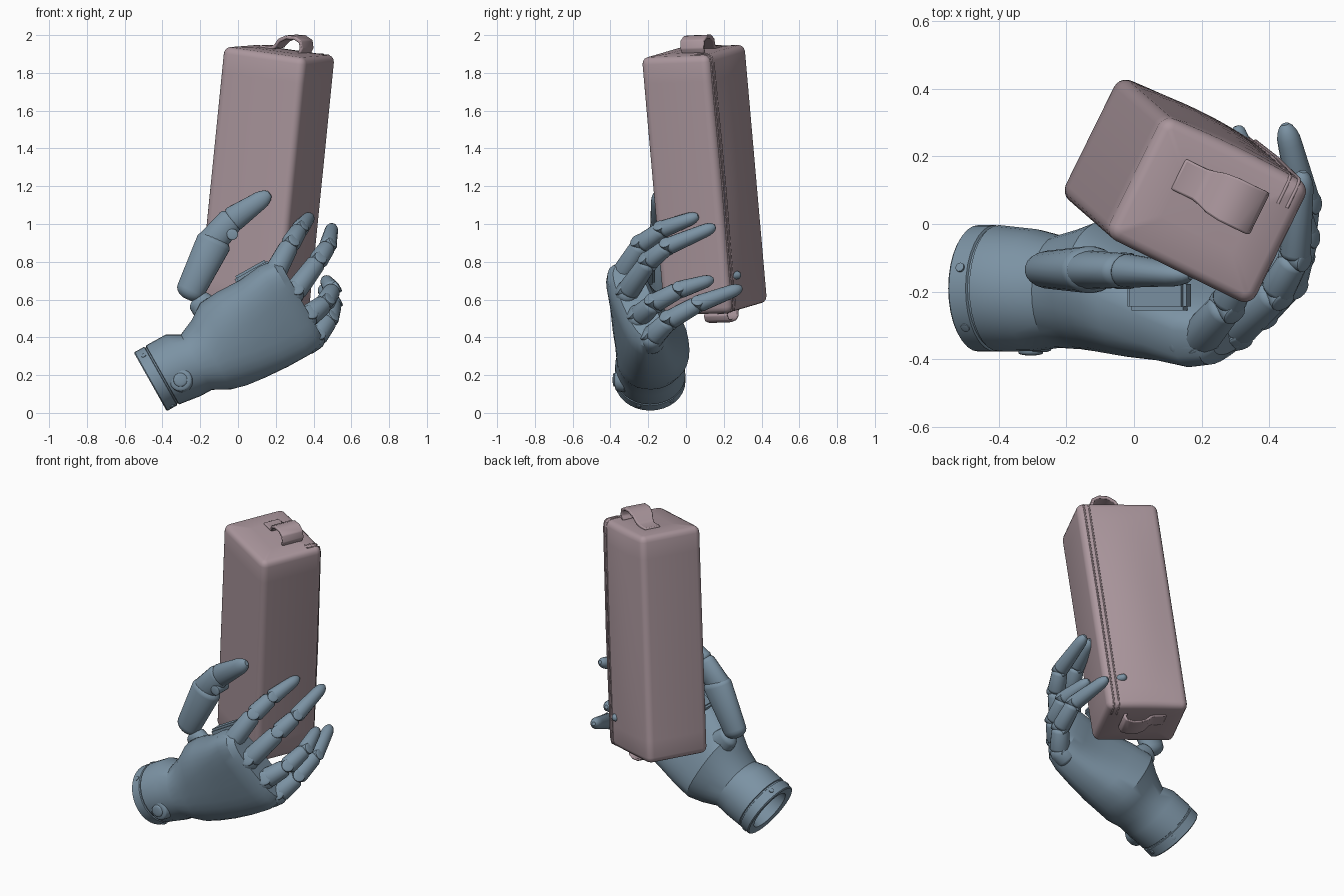
import bpy, bmesh, math
from mathutils import Vector as V, Matrix

if "Cube" in bpy.data.objects:
    bpy.data.objects.remove(bpy.data.objects["Cube"])


def material(name, rgb):
    m = bpy.data.materials.new(name)
    m.diffuse_color = (*rgb, 1)
    m.use_nodes = True
    m.node_tree.nodes["Principled BSDF"].inputs["Base Color"].default_value = m.diffuse_color
    return m


PINK = material("dusty_pink", (0.41, 0.31, 0.34))
BLUE = material("steel_blue", (0.20, 0.29, 0.37))


def finish(bm, name, mat, angle=35):
    bmesh.ops.recalc_face_normals(bm, faces=bm.faces)
    me = bpy.data.meshes.new(name)
    bm.to_mesh(me)
    bm.free()
    ob = bpy.data.objects.new(name, me)
    bpy.context.collection.objects.link(ob)
    me.materials.append(mat)
    bpy.ops.object.select_all(action='DESELECT')
    bpy.context.view_layer.objects.active = ob
    ob.select_set(True)
    bpy.ops.object.shade_smooth_by_angle(angle=math.radians(angle))
    return ob


def loft(bm, rings):
    rows = [[bm.verts.new(p) for p in r] for r in rings]
    n = len(rows[0])
    for a, b in zip(rows, rows[1:]):
        for i in range(n):
            j = (i + 1) % n
            bm.faces.new((a[i], a[j], b[j], b[i]))
    bm.faces.new(rows[0][::-1])
    bm.faces.new(rows[-1])


def capsule(bm, p, q, r0, r1, tip0=0.5, tip1=0.5, n=16):
    """Tapered round segment from p to q; tips give how domed the ends are."""
    p, q = V(p), V(q)
    d = (q - p).normalized()
    L = (q - p).length
    a = d.orthogonal().normalized()
    b = d.cross(a)
    turns = [k / 5 * math.pi / 2 for k in range(1, 6)]
    prof = [(r0 * tip0 * (0.5 - math.cos(t)), r0 * math.sin(t)) for t in turns]
    prof += [(L + r1 * tip1 * (math.cos(t) - 0.5), r1 * math.sin(t)) for t in turns[::-1]]
    loft(bm, [[p + d * h + (a * math.cos(2 * math.pi * i / n) + b * math.sin(2 * math.pi * i / n)) * r
               for i in range(n)] for h, r in prof])


# --- Tall pouch: leaning rounded box in its own u, v, axis frame ---
TOP, BOT = V((0.22, 0.038, 1.915)), V((0.083, 0.158, 0.55))
AX = (TOP - BOT).normalized()
U = V((0.9, -0.44, -0.09))
U = (U - AX * U.dot(AX)).normalized()
W = AX.cross(U)
LEN = (TOP - BOT).length
HU, HV, RC = 0.243, 0.2, 0.04


def box_pt(u, v, h):
    return BOT + U * u + W * v + AX * h


def box_ring(h, inset):
    pts = []
    r = max(RC - inset, 0.012)
    wu, wv = HU - inset - r, HV - inset - r
    for su, sv, a0 in ((1, 1, 0), (-1, 1, 90), (-1, -1, 180), (1, -1, 270)):
        for k in range(6):
            a = math.radians(a0 + 18 * k)
            pts.append((su * wu + r * math.cos(a), sv * wv + r * math.sin(a)))
        # extra points along the back face so that it can bulge
        if su > 0 and sv > 0:
            bulge = 0.022 * math.sin(math.pi * min(max(h / LEN, 0), 1)) ** 0.5
            for k in range(1, 8):
                pts.append((wu - wu * k / 4, HV - inset + bulge * math.sin(math.pi * k / 8)))
    return [box_pt(u, v, h) for u, v in pts]


bm = bmesh.new()
ends = [(-0.006, 0.12), (0, 0.03), (0.006, 0.015), (0.018, 0.005), (0.035, 0)]
secs = ends + [(LEN * k / 10, 0) for k in range(1, 10)] + [(LEN - h, i) for h, i in ends[::-1]]
loft(bm, [box_ring(h, i) for h, i in secs])
finish(bm, "pouch_body", PINK, 50)


# Zip piping that runs down the back face and just over both ends
def piping(name, u):
    cu = bpy.data.curves.new(name, 'CURVE')
    cu.dimensions = '3D'
    cu.bevel_depth = 0.005
    cu.bevel_resolution = 2
    path = [(HV - .09, LEN + .001), (HV - .03, LEN - .002), (HV - .006, LEN - .014), (HV + .001, LEN - .05),
            (HV + .006, LEN * .5), (HV + .001, .05), (HV - .006, .014), (HV - .03, .002), (HV - .09, -.001)]
    sp = cu.splines.new('POLY')
    sp.points.add(len(path) - 1)
    for s, (v, h) in zip(sp.points, path):
        s.co = (*box_pt(u, v, h), 1)
    cu.materials.append(PINK)
    bpy.context.collection.objects.link(bpy.data.objects.new(name, cu))


piping("zip_piping_outer", 0.205)
piping("zip_piping_inner", 0.175)


# Fabric pull loops at both ends: flat tab that turns into a raised loop
def pull_loop(name, h0, s, v0):
    bm = bmesh.new()
    path = [(-.13, .004, .05), (-.06, .008, .05), (-.035, .02, .055), (-.01, .055, .065), (.03, .078, .07),
            (.08, .082, .07), (.118, .065, .07), (.128, .03, .068), (.115, 0, .065)]
    rings = []
    for i, (u, h, w) in enumerate(path):
        a, b = V(path[max(i - 1, 0)][:2]), V(path[min(i + 1, len(path) - 1)][:2])
        t = (b - a).normalized() * 0.01
        rings.append([box_pt(u - k * t.y, v0 + f * w, h0 + s * (h + k * t.x))
                      for k, f in ((1, -1), (1, 1), (-1, 1), (-1, -1))])
    loft(bm, rings)
    ob = finish(bm, name, PINK, 60)
    bev = ob.modifiers.new("soft", 'BEVEL')
    bev.width, bev.segments = 0.006, 2


pull_loop("top_pull_loop", LEN, 1, 0.06)
pull_loop("bottom_pull_loop", 0, -0.7, 0.06)

# --- Palm and wrist: lofted along the forearm direction ---
D, UP = V((0.87, 0, 0.49)).normalized(), V((-0.49, 0, 0.87)).normalized()


def palm_ring(d, wc, wh, yc, th, tilt, e, n=32):
    t = math.radians(tilt)
    pts = []
    for i in range(n):
        a = 2 * math.pi * i / n
        c, s = math.cos(a), math.sin(a)
        x = wh * math.copysign(abs(c) ** (2 / e), c)
        y = th * math.copysign(abs(s) ** (2 / e), s)
        pts.append(D * d + UP * (wc + x * math.cos(t) + y * math.sin(t))
                   + V((0, yc - x * math.sin(t) + y * math.cos(t), 0)))
    return pts


bm = bmesh.new()
loft(bm, [palm_ring(*s) for s in (
    (-.20, .371, .12, -.19, .12, 0, 2), (-.318, .371, .13, -.19, .13, 0, 2),
    (-.324, .371, .172, -.19, .18, 0, 2), (-.318, .371, .178, -.19, .187, 0, 2),
    (-.262, .371, .178, -.19, .187, 0, 2), (-.259, .371, .171, -.19, .18, 0, 2),
    (-.252, .371, .171, -.19, .18, 0, 2), (-.249, .371, .179, -.19, .187, 0, 2),
    (-.13, .362, .187, -.195, .18, 0, 2), (-.06, .342, .168, -.2, .166, 0, 2.1),
    (.03, .338, .212, -.19, .18, 4, 2.2), (.11, .355, .25, -.18, .195, 8, 2.3),
    (.22, .352, .26, -.205, .175, 13, 2.5), (.35, .345, .264, -.235, .14, 17, 2.8),
    (.48, .352, .275, -.26, .115, 20, 3.2), (.55, .354, .265, -.26, .105, 21, 3.2),
    (.585, .356, .235, -.26, .08, 21, 3))])
finish(bm, "palm_and_wrist", BLUE, 30)

# Wrist button on the back of the hand, with a raised cap
bm = bmesh.new()
capsule(bm, (-.30, -.32, .175), (-.305, -.372, .175), .066, .06, .1, .2, 24)
capsule(bm, (-.305, -.36, .175), (-.305, -.385, .175), .038, .036, .1, .2, 24)
finish(bm, "wrist_button", BLUE)

# Wrist screws around the cuff
bm = bmesh.new()
for k in range(6):
    a = math.radians(60 * k + 20)
    r = UP * math.cos(a) + V((0, math.sin(a), 0))
    c = D * -.285 + UP * .371 + V((0, -.19, 0))
    capsule(bm, c + r * .16, c + r * .185, .014, .014, .1, .1, 10)
finish(bm, "cuff_screws", BLUE)

# Side plate on the index edge of the palm
bm = bmesh.new()
rot = Matrix((D, V((0, 1, 0)), UP)).transposed().to_4x4()
bmesh.ops.create_cube(bm, size=1, matrix=Matrix.Translation((.075, -.21, .745)) @ rot
                      @ Matrix.Diagonal((.2, .09, .05, 1)))
bmesh.ops.bevel(bm, geom=bm.edges[:], offset=.012, segments=2, affect='EDGES')
finish(bm, "palm_side_plate", BLUE)


# --- Fingers: three rounded links with pivots between them ---
def finger(name, pts, radii):
    bm = bmesh.new()
    P = [V(p) for p in pts]
    for i, (a, b) in enumerate(zip(P, P[1:])):
        d = (b - a).normalized()
        last = i == len(P) - 2
        capsule(bm, a + d * .006, b - d * (radii[i + 1] if last else .008), radii[i],
                radii[i + 1], .6, 1.9 if last else .6)
        side = d.cross(V((-.5, .3, .8))).normalized() * radii[i] * .9
        capsule(bm, a - side, a + side, radii[i] * .7, radii[i] * .7, .2, .2, 14)
    finish(bm, name, BLUE)


FINGERS = {
    "index_finger": ((.19, -.34, .73), (.275, -.24, .89), (.325, -.13, .97), (.385, .07, 1.045)),
    "middle_finger": ((.30, -.31, .64), (.42, -.20, .80), (.475, -.10, .88), (.50, .16, .99)),
    "ring_finger": ((.37, -.25, .51), (.46, -.17, .58), (.50, -.04, .65), (.46, .15, .71)),
    "little_finger": ((.41, -.18, .40), (.48, -.09, .49), (.505, .06, .575), (.445, .30, .665)),
}
for name, pts in FINGERS.items():
    finger(name, pts, (.06, .052, .046, .036))

# Knuckle caps joining the fingers to the palm
bm = bmesh.new()
for pts in FINGERS.values():
    a = V(pts[0])
    capsule(bm, a - D * .07, a + D * .02, .068, .064, .5, .8)
finish(bm, "knuckle_caps", BLUE)

# Small fingertip showing through the back of the pouch
bm = bmesh.new()
capsule(bm, (.33, .22, .725), (.305, .28, .73), .024, .022, .5, 1)
finish(bm, "hidden_fingertip", BLUE)

# Thumb: mount, broad base link, middle joint and tip, flattened front to back
bm = bmesh.new()
capsule(bm, (-.10, -.14, .48), (-.215, -.13, .60), .09, .065)
capsule(bm, (-.262, -.135, .625), (-.12, -.135, .92), .076, .094, .7, .5, 20)
capsule(bm, (-.15, -.135, .89), (-.03, -.138, 1.03), .078, .07, .5, .6, 20)
capsule(bm, (-.035, -.138, 1.02), (.132, -.155, 1.135), .068, .052, .5, 1.9, 20)
capsule(bm, (-.03, -.21, .945), (-.03, -.07, .945), .03, .03, .2, .2, 14)
for v in bm.verts:
    v.co.y = -.135 + (v.co.y + .135) * .74
finish(bm, "thumb", BLUE)
